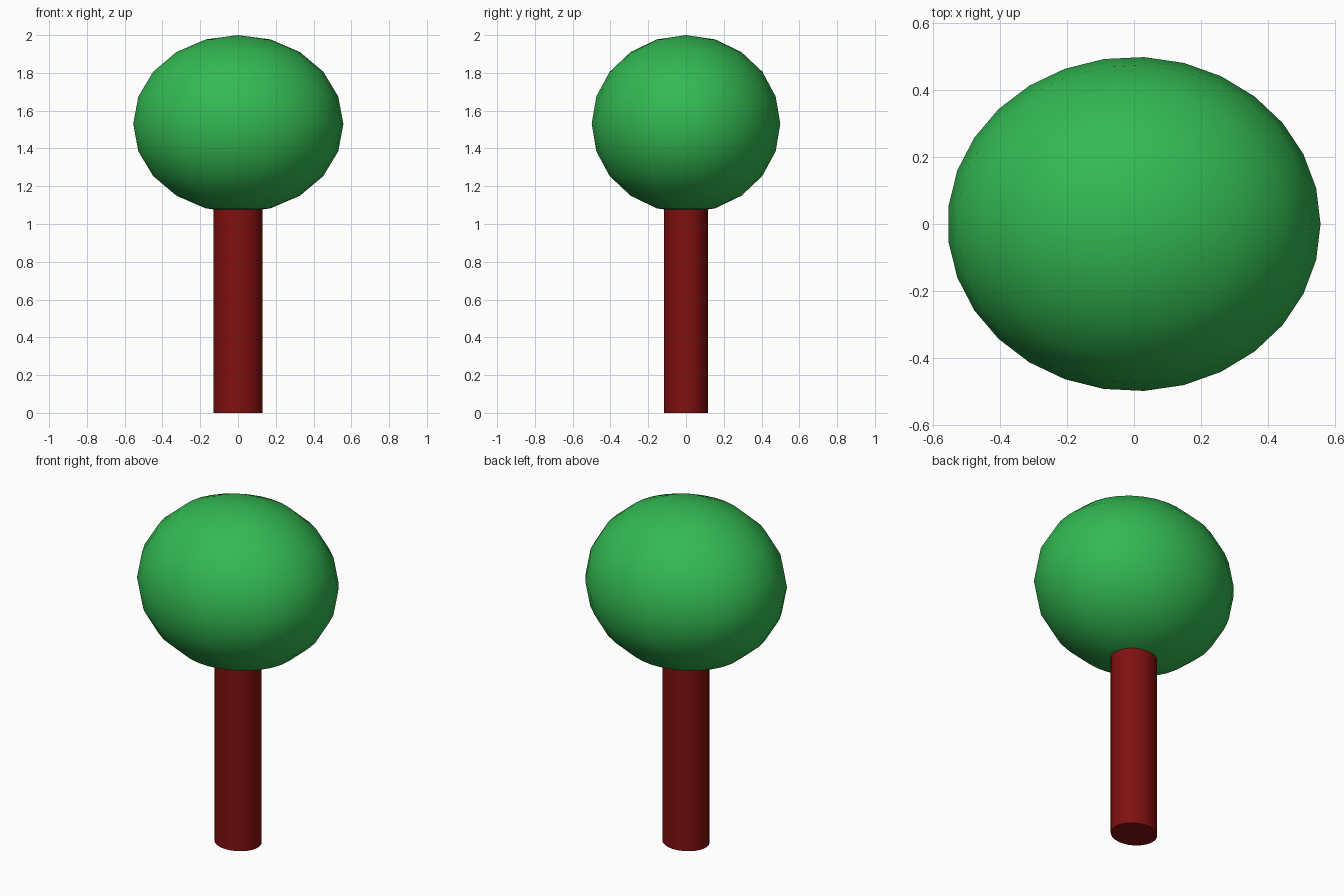
import bpy, bmesh, math

if "Cube" in bpy.data.objects:
    bpy.data.objects.remove(bpy.data.objects["Cube"])

SIDES = 29


def material(name, rgb):
    mat = bpy.data.materials.new(name)
    mat.diffuse_color = (*rgb, 1.0)
    mat.use_nodes = True
    mat.node_tree.nodes["Principled BSDF"].inputs["Base Color"].default_value = mat.diffuse_color
    return mat


def lathe(name, profile, scale, mat, smooth_angle):
    """Revolve (radius, z) points, listed bottom to top, into an oval solid."""
    bm = bmesh.new()
    rings = []
    for r, z in profile:
        count = SIDES if r > 1e-5 else 1
        rings.append([bm.verts.new((r * scale[0] * math.cos(math.tau * i / SIDES),
                                    r * scale[1] * math.sin(math.tau * i / SIDES), z))
                      for i in range(count)])
    for low, high in zip(rings, rings[1:]):
        for i in range(SIDES):
            j = (i + 1) % SIDES
            if len(low) == 1:
                bm.faces.new((low[0], high[j], high[i]))
            elif len(high) == 1:
                bm.faces.new((low[i], low[j], high[0]))
            else:
                bm.faces.new((low[i], low[j], high[j], high[i]))
    # Flat caps on open ends
    if len(rings[0]) > 1:
        bm.faces.new(rings[0][::-1])
    if len(rings[-1]) > 1:
        bm.faces.new(rings[-1])
    bmesh.ops.recalc_face_normals(bm, faces=bm.faces)
    mesh = bpy.data.meshes.new(name)
    bm.to_mesh(mesh)
    bm.free()
    mesh.materials.append(mat)
    obj = bpy.data.objects.new(name, mesh)
    bpy.context.collection.objects.link(obj)
    bpy.ops.object.select_all(action='DESELECT')
    obj.select_set(True)
    bpy.context.view_layer.objects.active = obj
    bpy.ops.object.shade_smooth_by_angle(angle=math.radians(smooth_angle))
    return obj


leaf_green = material("leaf_green", (0.033, 0.485, 0.084))
bark_red = material("bark_red", (0.215, 0.005, 0.005))

# Trunk: oval cylinder reaching just inside the crown
lathe("trunk", [(1, 0), (1, 1.09)], (0.13, 0.116), bark_red, 40)

# Crown: flattened ball with ten bands
crown = [(math.sin(math.pi * k / 10), 1.53 - 0.47 * math.cos(math.pi * k / 10))
         for k in range(11)]
lathe("crown", crown, (0.558, 0.50), leaf_green, 60)
